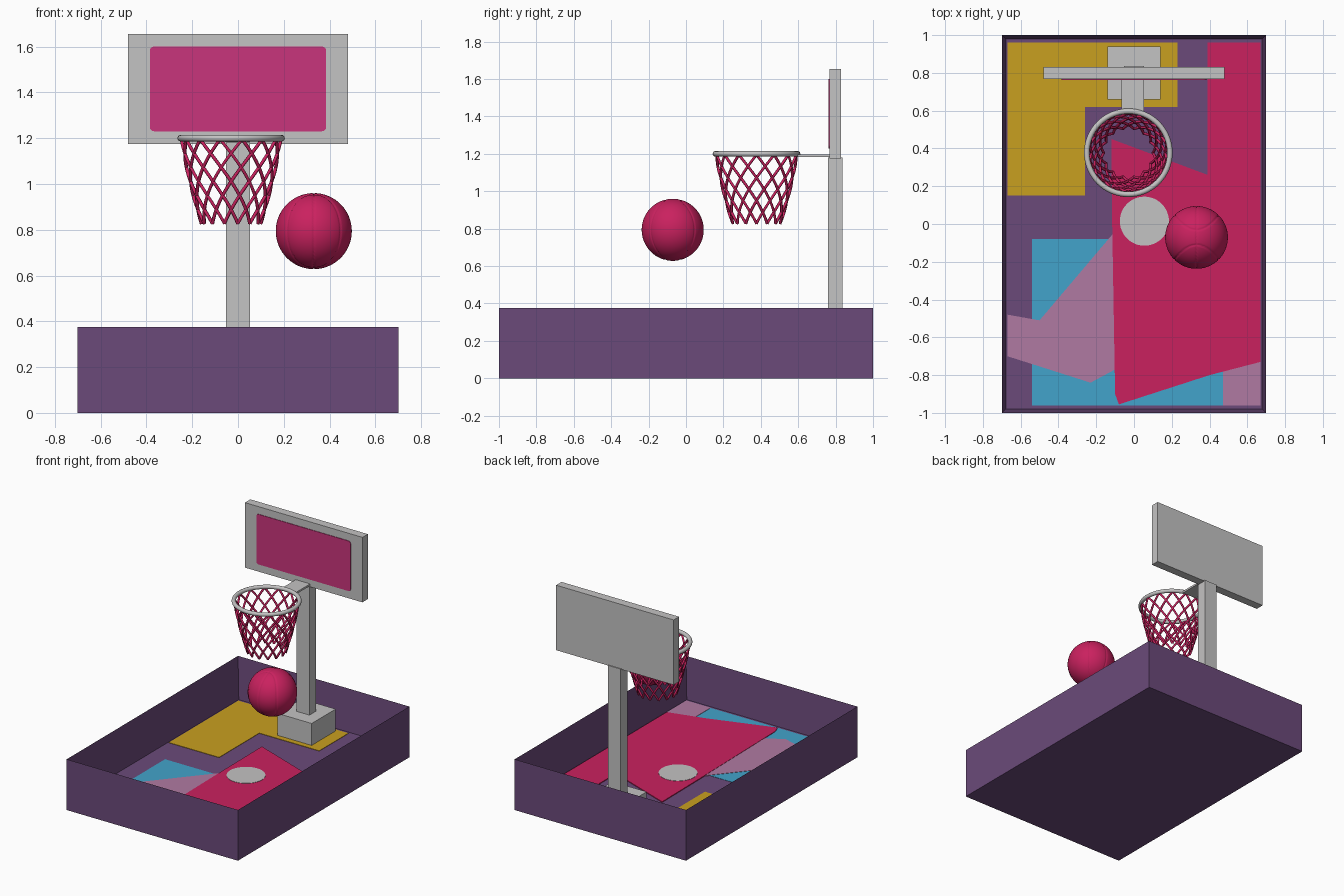
import bpy, bmesh, math
from mathutils import Vector

if "Cube" in bpy.data.objects:
    bpy.data.objects.remove(bpy.data.objects["Cube"])


def material(name, hexcode):
    lin = []
    for i in (0, 2, 4):
        c = int(hexcode[i:i + 2], 16) / 255
        lin.append(c / 12.92 if c <= 0.04045 else ((c + 0.055) / 1.055) ** 2.4)
    m = bpy.data.materials.new(name)
    m.diffuse_color = (*lin, 1)
    m.use_nodes = True
    m.node_tree.nodes["Principled BSDF"].inputs["Base Color"].default_value = m.diffuse_color
    return m


PURPLE = material("purple", "6B4A7A")
CRIMSON = material("crimson", "CA215F")
PINK = material("pink", "C9357C")
GREY = material("light_grey", "C4C3C3")
YELLOW = material("mustard", "C9A020")
CYAN = material("sky_blue", "42A4CB")
MAUVE = material("mauve", "B07AA2")


def finish(name, bm, mat, smooth=False):
    bmesh.ops.recalc_face_normals(bm, faces=bm.faces)
    me = bpy.data.meshes.new(name)
    bm.to_mesh(me)
    bm.free()
    me.materials.append(mat)
    ob = bpy.data.objects.new(name, me)
    bpy.context.collection.objects.link(ob)
    if smooth:
        for p in me.polygons:
            p.use_smooth = True
    return ob


def box(name, lo, hi, mat):
    bm = bmesh.new()
    bmesh.ops.create_cube(bm, size=1)
    for v in bm.verts:
        v.co = [lo[i] + (v.co[i] + 0.5) * (hi[i] - lo[i]) for i in range(3)]
    return finish(name, bm, mat)


def prism(name, pts, direction, mat):
    """Flat outline extruded into a thin plate."""
    bm = bmesh.new()
    f = bm.faces.new([bm.verts.new(p) for p in pts])
    ext = bmesh.ops.extrude_face_region(bm, geom=[f], use_keep_orig=True)
    verts = [g for g in ext["geom"] if isinstance(g, bmesh.types.BMVert)]
    bmesh.ops.translate(bm, verts=verts, vec=direction)
    return finish(name, bm, mat)


# Open tray: inset the top of a box and push it down
FLOOR, RIM_Z = 0.065, 0.375
bm = bmesh.new()
bmesh.ops.create_cube(bm, size=1)
for v in bm.verts:
    v.co = (v.co.x * 1.4, v.co.y * 2, (v.co.z + 0.5) * RIM_Z)
top = [f for f in bm.faces if f.normal.z > 0.9]
bmesh.ops.inset_region(bm, faces=top, thickness=0.03)
for v in top[0].verts:
    v.co.z = FLOOR
finish("tray", bm, PURPLE)

# Painted court patches, stacked as thin plates
L, B = 0.67, 0.96


def patch(name, pts, height, mat):
    prism(name, [(x, y, FLOOR) for x, y in pts], (0, 0, height), mat)


patch("yellow_patch", [(-L, .15), (-.26, .15), (-.26, .62), (.23, .62), (.23, B), (-L, B)], .003, YELLOW)
patch("blue_patch", [(-.54, -B), (.47, -B), (.47, -.7), (-.1, -.08), (-.54, -.08)], .002, CYAN)
patch("mauve_band", [(-.11, -.05), (-.5, -.51), (-L, -.48), (-L, -.70), (-.23, -.84), (-.1, -.77)], .004, MAUVE)
patch("mauve_corner", [(.47, -B), (L, -B), (L, -.7), (.47, -.7)], .004, MAUVE)
patch("crimson_court", [(.39, B), (.39, .26), (-.12, .45), (-.115, -.03), (-.1, -.9),
                        (-.08, -.955), (.4, -.8), (L, -.73), (L, B)], .006, CRIMSON)
patch("centre_spot", [(.055 + .13 * math.cos(i * math.pi / 24), .015 + .13 * math.sin(i * math.pi / 24))
                      for i in range(48)], .008, GREY)

# Stand and backboard
box("stand_base", (-.14, .66, FLOOR), (.14, .94, .23), GREY)
box("post", (-.052, .76, .23), (.052, .837, 1.18), GREY)
box("backboard", (-.48, .767, 1.175), (.48, .83, 1.655), GREY)
box("rim_bracket", (-.065, .595, 1.183), (.052, .77, 1.197), GREY)

# Rounded coloured panel on the board front
outline = []
for cx, cz, a0 in ((.367, 1.582, 0), (-.367, 1.582, 90), (-.367, 1.248, 180), (.367, 1.248, 270)):
    for k in range(5):
        a = math.radians(a0 + k * 22.5)
        outline.append((cx + .018 * math.cos(a), .767, cz + .018 * math.sin(a)))
prism("board_panel", outline, (0, -.004, 0), PINK)

# Hoop rim
HX, HY = -.03, .377
bpy.ops.mesh.primitive_torus_add(location=(HX, HY, 1.2), major_radius=.22, minor_radius=.0145,
                                 major_segments=64, minor_segments=14)
rim = bpy.context.object
rim.name = "hoop_rim"
rim.data.materials.append(GREY)
bpy.ops.object.shade_smooth()

# Net: crossing spiral cords following a tapering profile
N, STEPS = 14, 24


def net_radius(t):
    return .217 - .055 * t - .032 * t * t


cu = bpy.data.curves.new("net", "CURVE")
cu.dimensions = "3D"
cu.bevel_depth = .0075
cu.bevel_resolution = 1
cu.use_fill_caps = True
for s in (1, -1):
    for n in range(N):
        sp = cu.splines.new("POLY")
        sp.points.add(STEPS)
        for k in range(STEPS + 1):
            t = k / STEPS
            a = 2 * math.pi * n / N + s * t * 3 * 2 * math.pi / N
            r = net_radius(t)
            sp.points[k].co = (HX + r * math.cos(a), HY + r * math.sin(a), 1.195 - .368 * t, 1)
net = bpy.data.objects.new("net", cu)
bpy.context.collection.objects.link(net)
cu.materials.append(CRIMSON)
bpy.ops.object.select_all(action="DESELECT")
net.select_set(True)
bpy.context.view_layer.objects.active = net
bpy.ops.object.convert(target="MESH")
bpy.ops.object.shade_smooth()

# Ball with pressed-in seams
R = .166
bm = bmesh.new()
bmesh.ops.create_icosphere(bm, subdivisions=6, radius=1)
for v in bm.verts:
    n = v.co.normalized()
    arc = abs(abs(n.y) - .24 - .94 * n.x * n.x) / math.sqrt(1 + (1.88 * n.x) ** 2)
    d = min(abs(n.x), arc)
    v.co = n * R * (1 - .03 * max(0, 1 - d / .03))
bmesh.ops.translate(bm, verts=bm.verts, vec=Vector((.331, -.071, .794)))
finish("ball", bm, CRIMSON, True)
